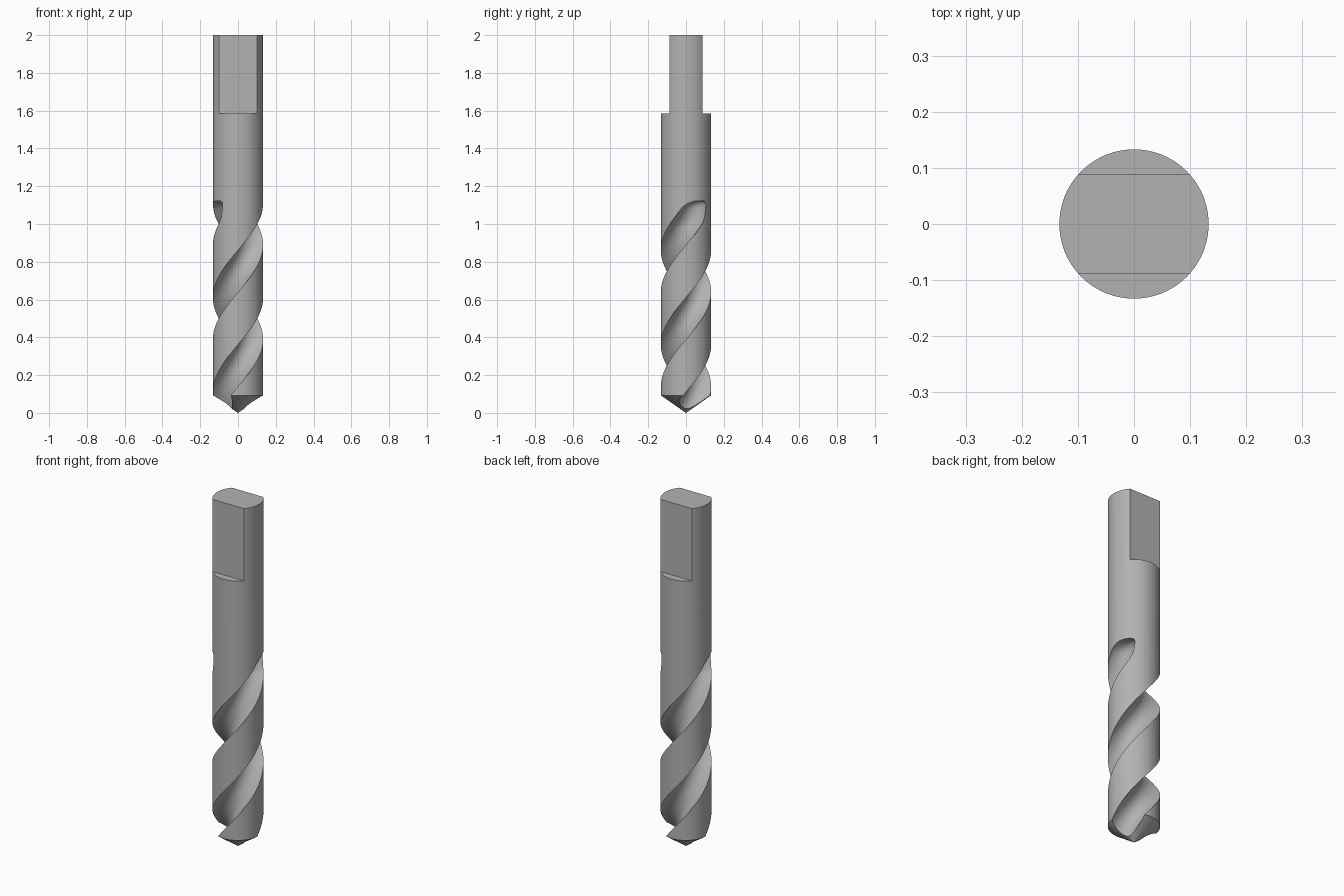
import bpy, bmesh
from math import sin, cos, pi, tau, radians

cube = bpy.data.objects.get("Cube")
if cube:
    bpy.data.objects.remove(cube, do_unlink=True)

RADIUS = 0.133
HEIGHT = 2.0
PITCH = 1.0
FLUTE_OFFSET = 0.121     # distance of the flute centre from the axis
FLUTE_RADIUS = 0.088

steel = bpy.data.materials.new("steel_grey")
steel.use_nodes = True
steel.diffuse_color = (0.45, 0.45, 0.45, 1)
steel.node_tree.nodes["Principled BSDF"].inputs["Base Color"].default_value = steel.diffuse_color


def loft(name, rings):
    """Skin a stack of equal point rings and cap both ends."""
    bm = bmesh.new()
    loops = [[bm.verts.new(p) for p in ring] for ring in rings]
    n = len(loops[0])
    for low, high in zip(loops, loops[1:]):
        for i in range(n):
            j = (i + 1) % n
            bm.faces.new((low[i], low[j], high[j], high[i]))
    bm.faces.new(loops[0][::-1])
    bm.faces.new(loops[-1])
    bmesh.ops.recalc_face_normals(bm, faces=bm.faces)
    mesh = bpy.data.meshes.new(name)
    bm.to_mesh(mesh)
    bm.free()
    mesh.materials.append(steel)
    obj = bpy.data.objects.new(name, mesh)
    bpy.context.collection.objects.link(obj)
    return obj


def circle(x, y, z, r, n, start=0.0):
    return [(x + r * cos(start + tau * i / n), y + r * sin(start + tau * i / n), z)
            for i in range(n)]


def flute_ring(z, angle, r, turn):
    a = angle + turn
    return circle(FLUTE_OFFSET * cos(a), FLUTE_OFFSET * sin(a), z, r, 40, a)


def flute_cutter(turn):
    """Helical round groove with a rounded run-out at its upper end."""
    steps = 84
    rings = []
    for i in range(steps + 1):
        z = -0.05 + 1.05 * i / steps
        rings.append(flute_ring(z, tau * z / PITCH, FLUTE_RADIUS, turn))
    for z, degrees, r in ((1.03, 9, 0.083), (1.06, 16, 0.075), (1.085, 21, 0.068),
                          (1.1, 25, 0.061), (1.112, 29, 0.05), (1.12, 33, 0.035),
                          (1.123, 35, 0.018)):
        rings.append(flute_ring(z, radians(degrees), r, turn))
    return loft("flute_cutter", rings)


def flat_cutter(side):
    """Block that mills one flat on the shank."""
    y0, y1 = side * 0.088, side * 0.3
    corners = ((-0.3, y0), (0.3, y0), (0.3, y1), (-0.3, y1))
    return loft("flat_cutter", [[(x, y, z) for x, y in corners] for z in (1.585, 2.2)])


# Round body with a conical point
drill = loft("drill_body", [circle(0, 0, z, r, 96) for z, r in
                            ((0, 0.0005), (0.093, RADIUS), (HEIGHT, RADIUS))])

# Two flutes and two shank flats
cutters = [flute_cutter(turn) for turn in (0, pi)] + [flat_cutter(s) for s in (-1, 1)]
for cutter in cutters:
    cutter.hide_render = True
    mod = drill.modifiers.new("cut", 'BOOLEAN')
    mod.operation = 'DIFFERENCE'
    mod.solver = 'EXACT'
    mod.object = cutter

bpy.ops.object.select_all(action='DESELECT')
bpy.context.view_layer.objects.active = drill
drill.select_set(True)
for mod in list(drill.modifiers):
    bpy.ops.object.modifier_apply(modifier=mod.name)
for cutter in cutters:
    bpy.data.objects.remove(cutter, do_unlink=True)
bpy.ops.object.shade_smooth_by_angle(angle=radians(30))
